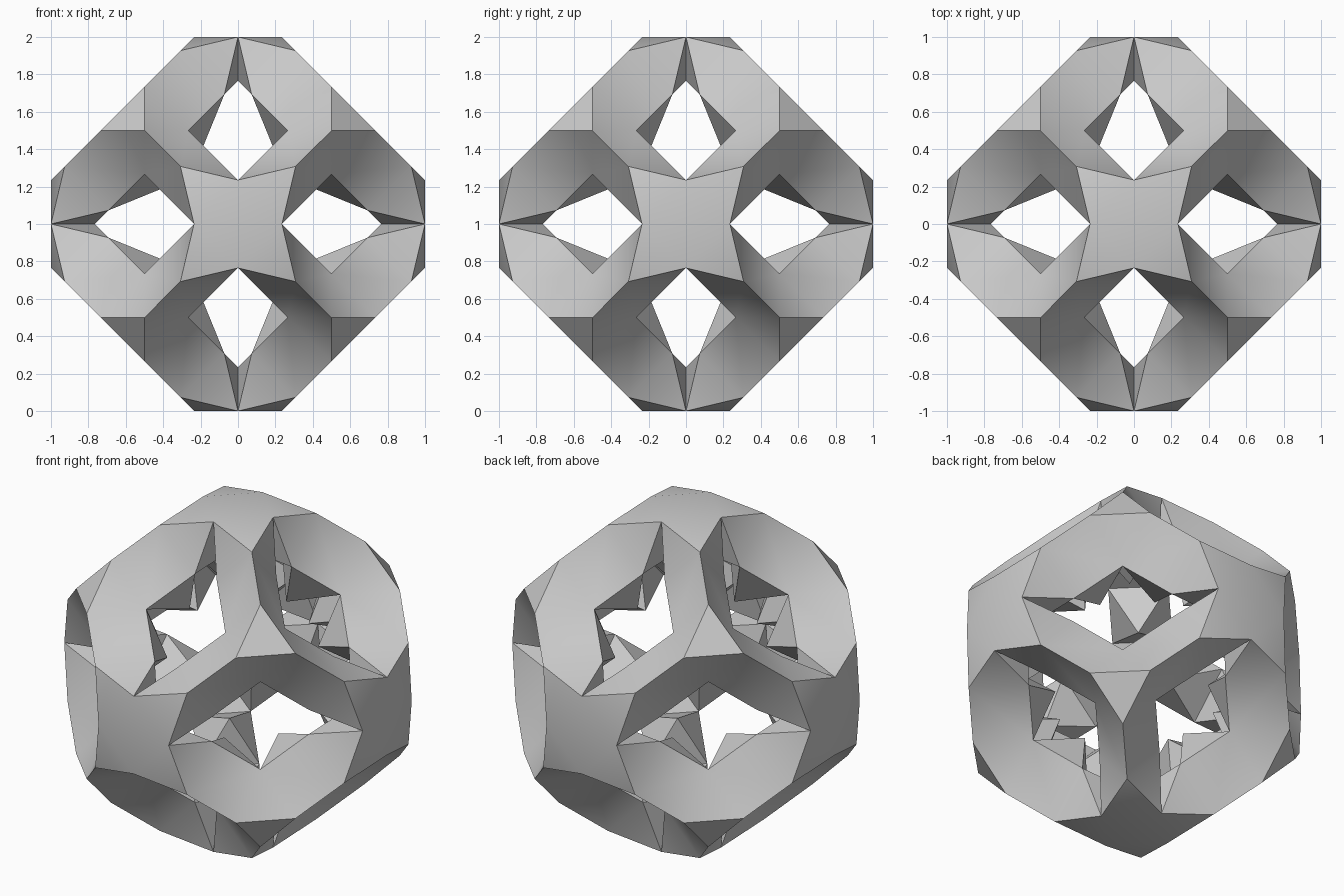
import bpy, bmesh
from mathutils import Vector

if "Cube" in bpy.data.objects:
    bpy.data.objects.remove(bpy.data.objects["Cube"])

A = 0.235            # half diagonal of the corner octahedra
H = 0.5              # corner nodes sit on a cube of half size H, axis nodes at distance 1
T = A * 0.8165       # beam travel per axis, gives square beam sides

grey = bpy.data.materials.new("light_grey")
grey.diffuse_color = (0.6, 0.6, 0.6, 1)
grey.use_nodes = True
grey.node_tree.nodes["Principled BSDF"].inputs["Base Color"].default_value = grey.diffuse_color

bm = bmesh.new()


def add_face(points, shift, sign):
    """Add a face after a cyclic axis swap and sign flips."""
    verts = []
    for p in points:
        q = [p[(i - shift) % 3] for i in range(3)]
        verts.append(bm.verts.new([q[i] * sign[i] for i in range(3)]))
    bm.faces.new(verts)


# Axis node points
top = Vector((0, 0, 1))
P, Q, R = top + Vector((A, 0, 0)), top + Vector((0, A, 0)), top - Vector((0, 0, A))
# Corner node octahedron points
node = Vector((H, H, H))
outer = [node + Vector([A if i == k else 0 for i in range(3)]) for k in range(3)]
inner = [node - Vector([A if i == k else 0 for i in range(3)]) for k in range(3)]
C, C2 = outer[2], outer[1]
A1, B1 = inner[0], inner[1]
# Beam end triangle towards the axis node
along = Vector((-T, -T, T))
S, U1, U2 = C + along, A1 + along, B1 + along
# Tip of the spike on the inner side of the beam
V = (A1 + B1 + U1 + U2) / 4 - Vector((1, 1, 2)) * A / 6 ** 0.5

beam_faces = [
    (top, P, Q), (P, S, Q),                                    # star cap
    (Q, S, U1), (P, S, U2), (Q, R, U1), (P, R, U2), (R, U1, U2),  # joint
    (S, C, A1, U1), (S, C, B1, U2),                            # beam walls
    (A1, U1, V), (U1, U2, V), (U2, B1, V), (B1, A1, V),        # inner spike
    (C, C2, A1),                                               # corner side
]

for sx in (1, -1):
    for sy in (1, -1):
        for sz in (1, -1):
            sign = (sx, sy, sz)
            add_face(outer, 0, sign)
            add_face(inner, 0, sign)
            for shift in range(3):
                for f in beam_faces:
                    add_face(f, shift, sign)

bmesh.ops.remove_doubles(bm, verts=bm.verts, dist=0.001)
# Merge the four quarters of each flat square cap
centres = [v for v in bm.verts if abs(v.co.length - 1) < 1e-4
           and max(abs(c) for c in v.co) > 0.999]
bmesh.ops.dissolve_verts(bm, verts=centres)
bmesh.ops.recalc_face_normals(bm, faces=bm.faces)
bmesh.ops.translate(bm, verts=bm.verts, vec=(0, 0, 1))

mesh = bpy.data.meshes.new("lattice_shell")
bm.to_mesh(mesh)
bm.free()
mesh.materials.append(grey)
shell = bpy.data.objects.new("lattice_shell", mesh)
bpy.context.collection.objects.link(shell)
bpy.context.view_layer.objects.active = shell
shell.select_set(True)
bpy.ops.object.shade_smooth_by_angle(angle=0.5236)
